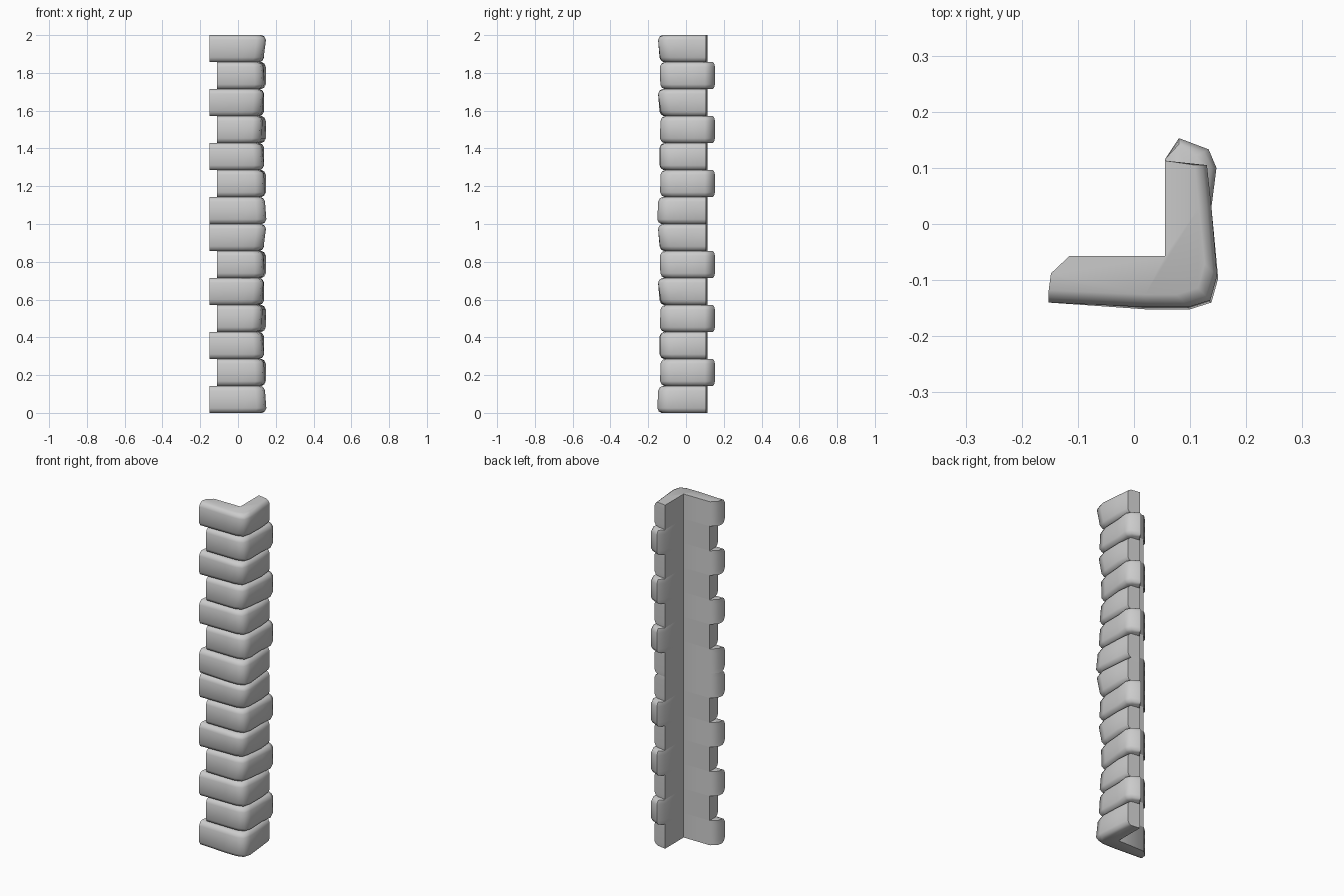
import bpy, bmesh
from math import radians

cube = bpy.data.objects.get("Cube")
if cube:
    bpy.data.objects.remove(cube, do_unlink=True)

stone = bpy.data.materials.new("light_grey_stone")
stone.use_nodes = True
colour = (0.6, 0.6, 0.6, 1)
stone.diffuse_color = colour
stone.node_tree.nodes["Principled BSDF"].inputs["Base Color"].default_value = colour

INNER_X, INNER_Y = 0.055, -0.057   # flush inner corner of every stone
COURSE = 1 / 7


def outline(long_x, right, front, s):
    """L-shaped section of a stone; s pulls the outer faces inwards."""
    r, f = right - s, front + s
    pts = [(INNER_X, INNER_Y)]
    # arm running to the model's right
    if long_x:
        pts += [(-0.115, INNER_Y), (-0.148, -0.088), (-0.152, -0.14 + s)]
    else:
        pts += [(-0.112, INNER_Y), (-0.112, -0.135 + s)]
    # rounded outer corner
    pts += [(0.02, f), (r - 0.05, f), (r - 0.012, f + 0.012), (r, f + 0.055)]
    # arm running to the back
    if long_x:
        pts += [(0.138 - s, 0.03), (0.13 - s, 0.105), (INNER_X, 0.113)]
    else:
        pts += [(0.138 - s, 0.03), (0.147 - s, 0.1), (0.133 - s, 0.133 - s / 2),
                (0.08, 0.153 - s / 2), (INNER_X, 0.115)]
    return pts


def make_stone(name, z0, z1, long_x, low, high):
    """Stack outlines with rounded top and bottom edges; low and high are (right, front)."""
    bm = bmesh.new()
    levels = [(0, 0.022), (0.008, 0.008), (0.025, 0)]
    rings = [(z0 + d, s, low) for d, s in levels]
    rings += [(z1 - d, s, high) for d, s in reversed(levels)]
    loops = [[bm.verts.new((x, y, z)) for x, y in outline(long_x, *edge, s)]
             for z, s, edge in rings]
    n = len(loops[0])
    for a, b in zip(loops, loops[1:]):
        for i in range(n):
            j = (i + 1) % n
            bm.faces.new((a[i], a[j], b[j], b[i]))
    bm.faces.new(loops[0][::-1])
    bm.faces.new(loops[-1])
    bmesh.ops.recalc_face_normals(bm, faces=bm.faces)
    mesh = bpy.data.meshes.new(name)
    bm.to_mesh(mesh)
    bm.free()
    mesh.materials.append(stone)
    obj = bpy.data.objects.new(name, mesh)
    bpy.context.collection.objects.link(obj)
    bpy.ops.object.select_all(action="DESELECT")
    obj.select_set(True)
    bpy.context.view_layer.objects.active = obj
    bpy.ops.object.shade_smooth_by_angle(angle=radians(50))


# Outer faces at the bottom and top of each of seven stones: (right, front)
edges = [((0.15, -0.152), (0.143, -0.147)),
         ((0.143, -0.137), (0.138, -0.135)),
         ((0.137, -0.138), (0.128, -0.138)),
         ((0.125, -0.138), (0.13, -0.135)),
         ((0.128, -0.134), (0.135, -0.148)),
         ((0.14, -0.136), (0.134, -0.138)),
         ((0.136, -0.138), (0.148, -0.148))]

# The same seven courses are stacked twice
for half, label in enumerate(("lower", "upper")):
    for i, (low, high) in enumerate(edges):
        z = half + i * COURSE
        make_stone(f"{label}_corner_stone_{i + 1}", z, z + COURSE, i % 2 == 0, low, high)
